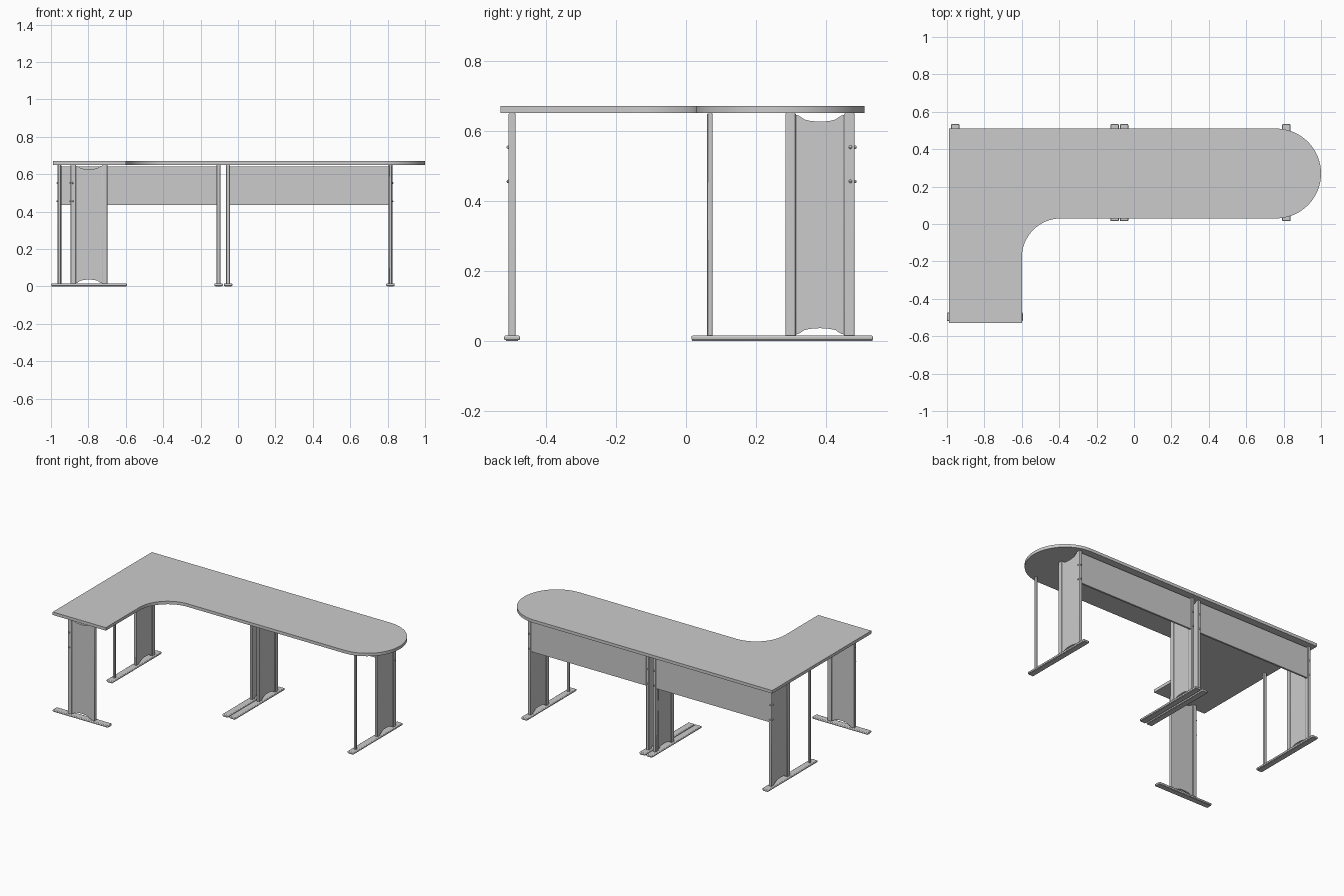
import bpy, bmesh
from math import pi, sin, cos
from mathutils import Matrix, Vector

if "Cube" in bpy.data.objects:
    bpy.data.objects.remove(bpy.data.objects["Cube"])


def finish(bm, name, mat=None, bevel=0.0):
    if mat:
        bmesh.ops.transform(bm, matrix=mat, verts=bm.verts)
    bmesh.ops.recalc_face_normals(bm, faces=bm.faces)
    me = bpy.data.meshes.new(name)
    bm.to_mesh(me)
    bm.free()
    ob = bpy.data.objects.new(name, me)
    bpy.context.collection.objects.link(ob)
    if bevel:
        mod = ob.modifiers.new("edge_round", 'BEVEL')
        mod.width, mod.segments = bevel, 2
    bpy.ops.object.select_all(action='DESELECT')
    ob.select_set(True)
    bpy.context.view_layer.objects.active = ob
    bpy.ops.object.shade_smooth_by_angle()
    return ob


def box(name, lo, hi, mat=None, bevel=0.0):
    lo, hi = Vector(lo), Vector(hi)
    bm = bmesh.new()
    bmesh.ops.create_cube(bm, size=1)
    bmesh.ops.scale(bm, vec=hi - lo, verts=bm.verts)
    bmesh.ops.translate(bm, vec=(lo + hi) / 2, verts=bm.verts)
    return finish(bm, name, mat, bevel)


def prism(name, pts, offset, mat=None):
    """Extrude a closed outline of 3D points along offset."""
    bm = bmesh.new()
    face = bm.faces.new([bm.verts.new(p) for p in pts])
    ext = bmesh.ops.extrude_face_region(bm, geom=[face])
    verts = [v for v in ext['geom'] if isinstance(v, bmesh.types.BMVert)]
    bmesh.ops.translate(bm, vec=offset, verts=verts)
    return finish(bm, name, mat)


def bolt(name, pos, mat):
    bm = bmesh.new()
    bmesh.ops.create_uvsphere(bm, u_segments=10, v_segments=6, radius=0.005)
    bmesh.ops.translate(bm, vec=pos, verts=bm.verts)
    finish(bm, name, mat)


def arc(cx, cy, r, a0, a1, n):
    return [(cx + r * cos(a0 + (a1 - a0) * i / n),
             cy + r * sin(a0 + (a1 - a0) * i / n)) for i in range(n + 1)]


TOP = 0.65       # underside of the desktop
FOOT = 0.015     # top of the feet

# L-shaped desktop with rounded end and curved inner corner
outline = [(-0.99, 0.51), (-0.99, -0.53), (-0.60, -0.53)]
outline += arc(-0.39, -0.18, 0.21, pi, pi / 2, 16)
outline += arc(0.76, 0.27, 0.24, -pi / 2, pi / 2, 36)
prism("desktop", [(x, y, TOP) for x, y in outline], (0, 0, 0.02))


def arch(z0, depth):
    """Soft arch across the panel, running along +u."""
    prof = [(-0.07, 0), (-0.062, 0.08), (-0.055, 0.3), (-0.045, 0.68), (-0.03, 0.88), (-0.015, 0.97)]
    prof += [(0, 1)] + [(-u, d) for u, d in reversed(prof)]
    return [(u, z0 + depth * d) for u, d in prof]


def leg(name, mat, foot, bolt_side, thin_post=False):
    # foot bar
    box(name + "_foot", (-0.0225, foot[0], 0.002), (0.0225, foot[1], FOOT), mat, 0.004)
    box(name + "_foot_sole", (-0.017, foot[0] + 0.002, 0), (0.017, foot[1] - 0.002, 0.004), mat)
    # uprights either side of the panel
    for tag, s in (("inner", -1), ("outer", 1)):
        a, b = sorted((s * 0.069, s * 0.0985))
        box(f"{name}_{tag}_post", (-0.01, a, FOOT - 0.002), (0.01, b, TOP), mat, 0.003)
    # panel with arched cut-outs at top and bottom
    pts = arch(0.018, 0.018) + arch(0.645, -0.019)[::-1]
    prism(name + "_panel", [(-0.006, u, z) for u, z in pts], (0.012, 0, 0), mat)
    # slim front upright
    if thin_post:
        box(name + "_slim_post", (-0.008, -0.322, FOOT - 0.002), (0.008, -0.307, TOP), mat, 0.003)
    # bolts on the end and side of the outer upright
    for i, z in enumerate((0.455, 0.553)):
        bolt(f"{name}_end_bolt_{i}", (0, 0.1, z), mat)
        if bolt_side:
            bolt(f"{name}_side_bolt_{i}", (bolt_side * 0.011, 0.087, z), mat)


# four legs along the back edge
for name, x, side, slim in (("left_leg", -0.955, -1, True), ("middle_left_leg", -0.104, 0, False),
                            ("middle_right_leg", -0.053, 0, False), ("right_leg", 0.815, 1, True)):
    leg(name, Matrix.Translation((x, 0.3825, 0)), (-0.367, 0.1515), side, slim)

# front leg under the return, turned sideways
leg("return_leg", Matrix.Translation((-0.797, -0.4965, 0)) @ Matrix.Rotation(pi / 2, 4, 'Z'),
    (-0.2025, 0.2025), -1)

# modesty panels between the back legs
for name, x0, x1 in (("left_back_panel", -0.947, -0.112), ("right_back_panel", -0.045, 0.807)):
    box(name, (x0, 0.463, 0.435), (x1, 0.475, 0.64))
